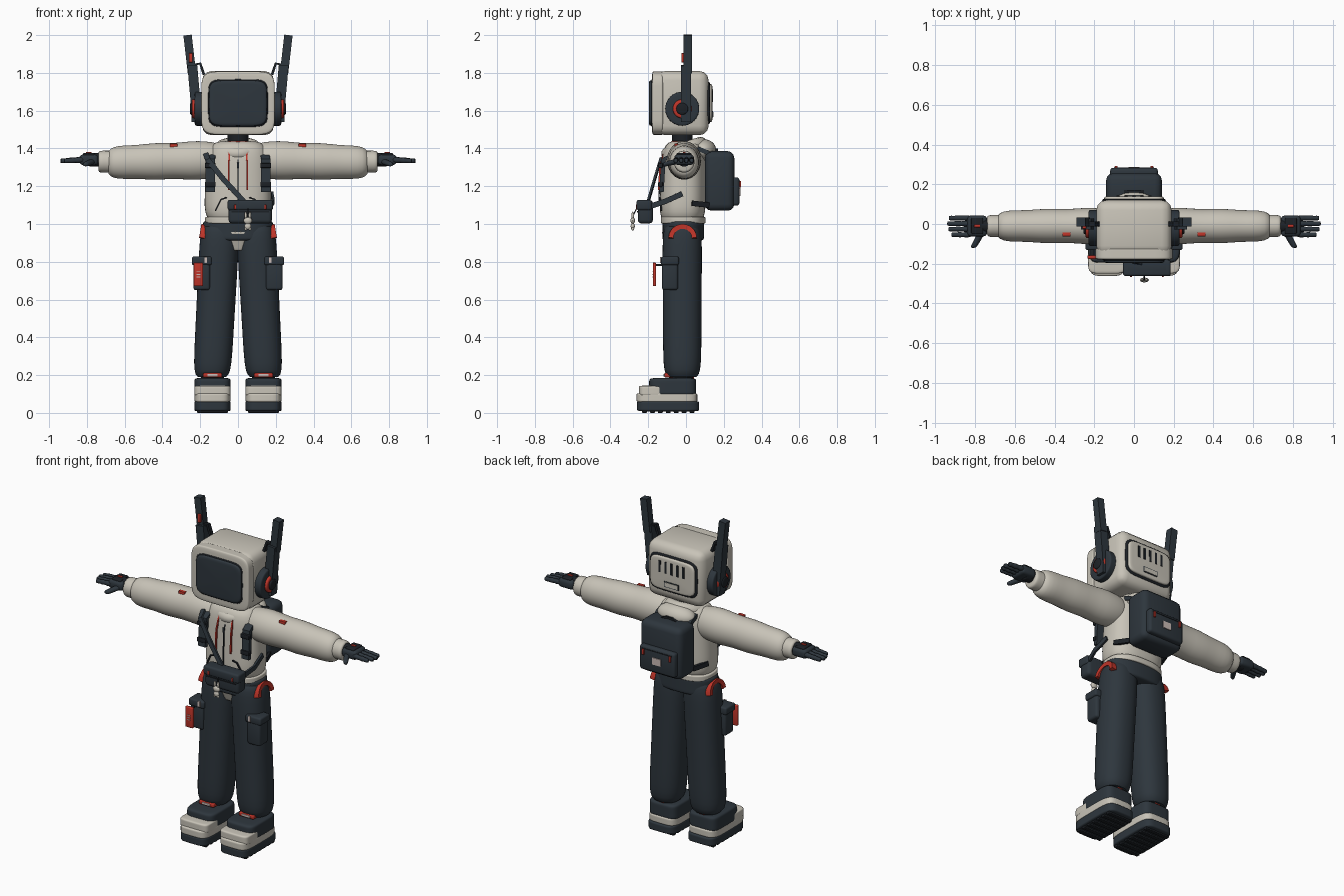
import bpy, bmesh, math
from mathutils import Vector as V

cube = bpy.data.objects.get("Cube")
if cube:
    bpy.data.objects.remove(cube)


def material(name, rgb):
    m = bpy.data.materials.new(name)
    m.use_nodes = True
    m.diffuse_color = (*rgb, 1)
    m.node_tree.nodes["Principled BSDF"].inputs["Base Color"].default_value = (*rgb, 1)
    return m


CREAM = material("cream", (.58, .55, .48))
NAVY = material("charcoal navy", (.027, .037, .047))
BLACK = material("near black", (.012, .015, .019))
RED = material("signal red", (.52, .035, .022))
PALE = material("pale pink", (.6, .5, .47))
AXES = X, Y, Z = V((1, 0, 0)), V((0, 1, 0)), V((0, 0, 1))
parts = []


def finish(name, mat, bm):
    bmesh.ops.recalc_face_normals(bm, faces=bm.faces)
    mesh = bpy.data.meshes.new(name)
    bm.to_mesh(mesh)
    bm.free()
    mesh.materials.append(mat)
    ob = bpy.data.objects.new(name, mesh)
    bpy.context.collection.objects.link(ob)
    parts.append(ob)


def box(name, mat, centre, size, bevel=0):
    bm = bmesh.new()
    bmesh.ops.create_cube(bm, size=1)
    bmesh.ops.scale(bm, vec=size, verts=bm.verts)
    bmesh.ops.translate(bm, vec=centre, verts=bm.verts)
    if bevel:
        bmesh.ops.bevel(bm, geom=bm.edges[:], offset=bevel, segments=3, profile=.5, affect='EDGES')
    finish(name, mat, bm)


def loft(name, mat, rings):
    """Skin a list of point rings and cap both ends."""
    bm = bmesh.new()
    loops = [[bm.verts.new(point) for point in ring] for ring in rings]
    for low, high in zip(loops, loops[1:]):
        for i in range(len(low)):
            bm.faces.new((low[i - 1], low[i], high[i], high[i - 1]))
    bm.faces.new(loops[0])
    bm.faces.new(loops[-1])
    finish(name, mat, bm)


def puff(name, mat, start, stop, radii, corner=2, end=9, taper=1, ripple=0, count=40, steps=20):
    """Padded form from start to stop; corner squares its section, end squares its tips."""
    start, stop = V(start), V(stop)
    span = [abs(d) for d in stop - start]
    u, v = [axis for i, axis in enumerate(AXES) if i != span.index(max(span))]
    power = lambda value: math.copysign(abs(value) ** (2 / corner), value)
    rings = []
    for step in range(steps + 1):
        t = -math.cos(math.pi * step / steps)
        fat = max(1 - abs(t) ** end, 0) ** (1 / end) * (1 + ripple * math.sin(9 * t))
        fat = max(fat, .01) * (1 + (taper - 1) * (t + 1) / 2)
        middle = start.lerp(stop, (t + 1) / 2)
        angles = [math.tau * i / count for i in range(count)]
        rings.append([middle + u * radii[0] * fat * power(math.cos(a))
                      + v * radii[1] * fat * power(math.sin(a)) for a in angles])
    loft(name, mat, rings)


def strap(name, mat, path, wide, deep, side=X):
    """Flat band along a path, given half width and half depth."""
    path, rings = [V(p) for p in path], []
    for i, p in enumerate(path):
        along = (path[min(i + 1, len(path) - 1)] - path[max(i - 1, 0)]).normalized()
        out = along.cross(side).normalized()
        w, d = out.cross(along) * wide, out * deep
        rings.append([p + w + d, p - w + d, p - w - d, p + w - d])
    loft(name, mat, rings)


# Head: monitor shell, bezel, screen and vented back, all set around the head centre
head = V((0, -.02, 1.64))
box("head_shell", CREAM, head, (.38, .28, .34), .05)
for name, mat, front, back, radii in (
        ("head_bezel", CREAM, -.16, -.1, (.195, .168)), ("screen_surround", BLACK, -.165, -.1, (.16, .128)),
        ("screen", NAVY, -.177, -.1, (.153, .12)), ("back_gasket", BLACK, .1, .147, (.16, .112)),
        ("back_panel", CREAM, .1, .16, (.15, .1))):
    puff(name, mat, head + Y * front, head + Y * back, radii, corner=6, end=12)
for i in range(-2, 3):
    box("vent_slot", BLACK, head + Y * .16 + Z * .04 + X * i * .04, (.014, .006, .07))
box("back_label_edge", NAVY, head + Y * .16 - Z * .06, (.1, .006, .034))
box("back_label", CREAM, head + Y * .162 - Z * .06, (.09, .006, .025))

# Neck, jacket and hood
puff("neck", BLACK, head - Z * .3, head - Z * .1, (.055, .055))
puff("neck_ring", RED, head - Z * .24, head - Z * .2, (.06, .06))
puff("jacket", CREAM, (0, -.02, 1), (0, -.01, 1.44), (.182, .125), corner=2.5, end=5, taper=.9)
puff("jacket_hem", CREAM, (0, -.015, 1), (0, -.015, 1.04), (.175, .118), corner=2.5)
puff("hood_back", CREAM, (-.12, .09, 1.39), (.12, .09, 1.39), (.07, .06), end=2)
bpy.ops.mesh.primitive_torus_add(major_segments=32, major_radius=.092, minor_radius=.034,
                                 location=(0, -.01, 1.4), rotation=(.3, 0, 0))
hood = bpy.context.object
hood.name = "hood_collar"
hood.data.materials.append(CREAM)
parts.append(hood)
strap("zipper", BLACK, [(0, -.11, 1.38), (0, -.137, 1.3), (0, -.144, 1.1)], .003, .003)
box("zipper_pull", NAVY, (0, -.14, 1.31), (.012, .01, .03), .003)

# Trouser waist and front gusset
puff("waistband", NAVY, (0, -.015, .91), (0, -.015, 1.02), (.185, .11), corner=2.4)
puff("front_gusset", CREAM, (0, -.105, .96), (0, -.08, .86), (.05, .025), corner=4, taper=.5)

for s, side in ((1, "left"), (-1, "right")):
    # Headphone: stacked discs on the side of the head
    for part, mat, outer, radius in (("ear_cup", NAVY, .23, .09), ("ear_ring", RED, .245, .05),
                                     ("ear_cap", BLACK, .255, .032)):
        puff(f"{side}_{part}", mat, (s * .18, -.02, 1.61), (s * outer, -.02, 1.61), (radius, radius))

    # Antenna with its bracket
    strap(side + "_antenna_base", NAVY, [(s * .22, 0, 1.54), (s * .224, 0, 1.64), (s * .242, 0, 1.84)], .026, .027)
    strap(side + "_antenna_tip", NAVY, [(s * .244, .01, 1.8), (s * .267, .01, 2)], .022, .022)
    strap(side + "_antenna_bracket", BLACK, [(s * .24, 0, 1.84), (s * .2, 0, 1.85), (s * .18, 0, 1.79)],
          .012, .007, Y)

    # Sleeve, cuff and tag
    puff(side + "_sleeve", CREAM, (s * .09, -.01, 1.34), (s * .69, -.01, 1.325), (.093, .104),
         end=6, taper=.84, ripple=.02)
    puff(side + "_cuff", CREAM, (s * .6, -.01, 1.33), (s * .74, -.01, 1.33), (.055, .058))
    box(side + "_sleeve_tag", RED, (s * .34, -.052, 1.415), (.042, .02, .02), .002)
    strap(side + "_sleeve_seam", BLACK, [(s * .58, -.04, 1.4), (s * .65, -.04, 1.39)], .003, .004, Y)

    # Gloved hand
    hand = V((s * .79, -.01, 1.34))
    puff(side + "_wrist", BLACK, hand - X * s * .09, hand, (.036, .036))
    box(side + "_palm", NAVY, hand, (.1, .105, .055), .018)
    box(side + "_knuckle_guard", BLACK, hand + Z * .026, (.06, .08, .02), .006)
    box(side + "_glove_tag", RED, hand + Z * .036, (.03, .014, .01), .002)
    for i in range(4):
        knuckle = hand + Y * (.04 - i * .028) + X * s * .03
        reach = .105 + .016 * math.sin(i + .5)
        puff(side + "_finger", NAVY, knuckle, knuckle + X * s * reach - Z * .006, (.0135, .015),
             end=6, taper=.85, ripple=.07, count=12)
    puff(side + "_thumb", NAVY, hand - X * s * .04, hand + V((s * .02, -.11, -.025)), (.02, .016),
         end=6, taper=.8, count=12)

    # Trouser leg, hip arc and cargo pocket
    puff(side + "_leg", NAVY, (s * .138, -.02, .185), (s * .094, -.02, 1), (.1, .1), corner=2.3, end=8, taper=1.05)
    hip = V((s * .19, -.018, .925))
    arc = [math.pi * i / 12 for i in range(13)]
    strap(side + "_hip_arc", RED, [hip + V((-s * .2 * math.sin(a), -math.cos(a), math.sin(a))) * .062 for a in arc],
          .016, .013)
    pocket = V((s * .192, -.085, .735))
    box(side + "_cargo_pocket", NAVY, pocket, (.088, .085, .17), .014)
    box(side + "_pocket_flap", NAVY, pocket + Z * .07, (.105, .094, .045), .01)
    box(side + "_pocket_tab", PALE, pocket + V((-s * .022, -.049, .075)), (.014, .006, .032))

    # Shoe: treads, stacked layers and ankle band
    foot = V((s * .135, 0, 0))
    for i in range(7):
        box(side + "_tread", BLACK, foot + V((0, i * .042 - .22, .015)), (.165, .026, .03), .004)
    for part, mat, low, high, front, back in (
            ("sole", NAVY, .008, .064, -.26, .07), ("midsole", CREAM, .055, .106, -.262, .06),
            ("toe_cap", CREAM, .09, .144, -.25, -.11), ("shoe_upper", NAVY, .09, .185, -.195, .054)):
        middle = foot + Y * (front + back) / 2
        puff(f"{side}_{part}", mat, middle + Z * low, middle + Z * high, (.096, (back - front) / 2), corner=5)
    puff(side + "_ankle", BLACK, foot + V((0, -.025, .15)), foot + V((0, -.025, .22)), (.06, .065))
    box(side + "_ankle_band", RED, foot + V((0, -.09, .2)), (.1, .05, .024), .006)
    box(side + "_ankle_tab", PALE, foot + V((0, -.115, .2)), (.055, .009, .014), .002)
    box(side + "_heel_pull", RED, foot + V((0, .035, .19)), (.035, .016, .02), .004)

    # Drawstring, harness straps and jacket pocket edge
    strap(side + "_drawstring", RED, [(s * .045, -.115, 1.38), (s * .05, -.137, 1.3), (s * .05, -.143, 1.18)],
          .004, .005)
    strap(side + "_chest_strap", NAVY, [(s * .14, -.06, 1.37), (s * .147, -.12, 1.34), (s * .147, -.13, 1.17)],
          .024, .012)
    for z in (1.31, 1.21):
        box(side + "_strap_buckle", BLACK, (s * .147, -.135, z), (.058, .024, .026), .004)
    strap(side + "_pack_strap", NAVY, [(s * .1, .06, 1.4), (s * .1, .11, 1.38), (s * .1, .15, 1.35)], .022, .012)
    strap(side + "_lower_strap", BLACK, [(s * .17, .03, 1.11), (s * .13, .12, 1.1)], .014, .008, Z)
    strap(side + "_pocket_edge", BLACK, [(s * .12, -.13, 1.07), (s * .09, -.137, 1.13), (s * .06, -.14, 1.14)],
          .004, .004, Y)

# Antenna light and the red pouch hung on the right side
box("antenna_light", RED, (-.25, -.015, 1.88), (.02, .02, .05), .004)
pouch = V((-.21, -.167, .733))
box("red_pouch", RED, pouch, (.05, .018, .125), .005)
box("pouch_clip", BLACK, pouch + V((0, .02, .05)), (.02, .04, .012), .003)
for i in range(3):
    box("pouch_mark", PALE, pouch - Y * .01 + Z * (i - 1) * .014, (.022, .003, .004))

# Backpack
pack = V((0, .178, 1.228))
box("backpack", NAVY, pack, (.28, .155, .315), .035)
box("backpack_pocket", NAVY, pack + V((0, .08, -.056)), (.24, .05, .15), .015)
box("pocket_seam", BLACK, pack + Y * .105, (.2, .005, .006))
box("pocket_patch", PALE, pack + V((0, .106, -.058)), (.055, .008, .042))
for s in (1, -1):
    box("pocket_tag", RED, pack + V((s * .09, .106, -.018)), (.014, .016, .035), .003)
strap("pack_handle", BLACK, [pack + V((x, -.02, .15 + .02 * math.cos(x * 30))) for x in (-.05, -.02, .02, .05)],
      .012, .006, Y)

# Sling bag on its strap
strap("sling_strap", NAVY, [(-.17, -.09, 1.37), (-.16, -.135, 1.34), (-.08, -.165, 1.24), (.03, -.2, 1.12)],
      .006, .014, Y)
strap("sling_strap_end", NAVY, [(.165, -.2, 1.09), (.188, -.11, 1.12), (.18, -.02, 1.16)], .014, .006, Z)
bag = V((.065, -.215, 1.065))
box("sling_bag", NAVY, bag, (.23, .08, .125), .02)
box("sling_bag_flap", NAVY, bag + V((0, -.007, .035)), (.24, .08, .055), .012)
box("sling_zip", BLACK, bag - Y * .041, (.2, .008, .006))
for s in (1, -1):
    box("sling_tag", RED, bag + V((s * .08, -.047, .025)), (.01, .008, .024), .002)

# Rabbit charm
charm = V((.052, -.282, 1))
strap("charm_cord", BLACK, [charm + V((0, .02, .08)), charm + Z * .04], .003, .003)


def bead(name, offset, radii, height):
    middle = charm + V(offset)
    puff(name, CREAM, middle - Z * height, middle + Z * height, radii, end=2, count=16, steps=10)


bead("charm_head", (0, 0, .018), (.023, .012), .018)
bead("charm_body", (0, 0, -.012), (.018, .011), .018)
for s in (1, -1):
    bead("charm_ear", (s * .011, 0, .045), (.007, .007), .02)
    bead("charm_foot", (s * .011, 0, -.026), (.008, .008), .008)

# Smooth shading with sharp edges kept
bpy.ops.object.select_all(action='DESELECT')
for ob in parts:
    ob.select_set(True)
bpy.context.view_layer.objects.active = parts[0]
bpy.ops.object.shade_smooth_by_angle(angle=math.radians(40))
